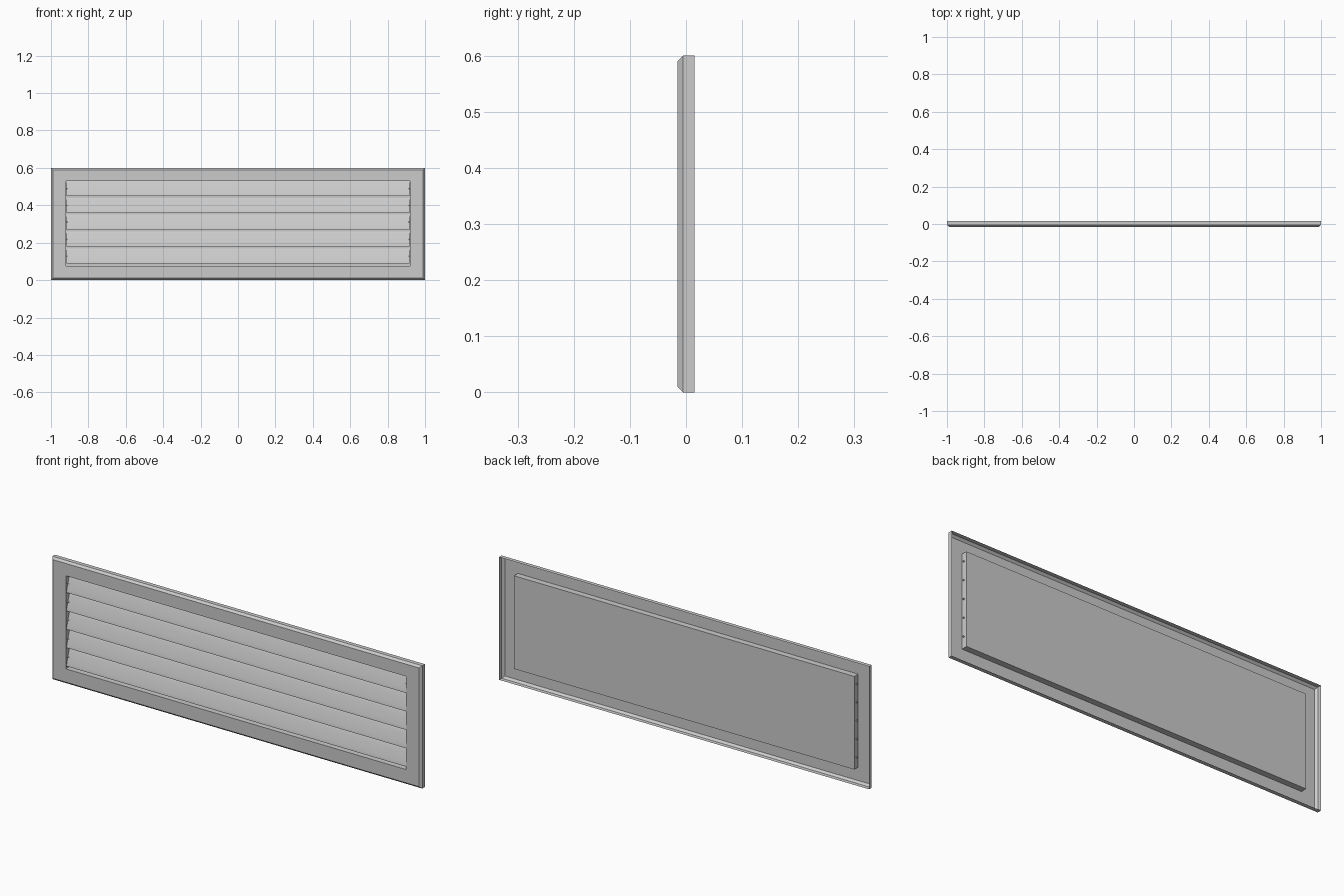
import bpy, bmesh, math
from mathutils import Matrix

if "Cube" in bpy.data.objects:
    bpy.data.objects.remove(bpy.data.objects["Cube"])

Z_MID = 0.3


def finish(name, bm, smooth=False):
    me = bpy.data.meshes.new(name)
    bmesh.ops.recalc_face_normals(bm, faces=bm.faces)
    bm.to_mesh(me)
    bm.free()
    ob = bpy.data.objects.new(name, me)
    bpy.context.collection.objects.link(ob)
    if smooth:
        bpy.context.view_layer.objects.active = ob
        ob.select_set(True)
        bpy.ops.object.shade_smooth_by_angle(angle=math.radians(35))
        ob.select_set(False)
    return ob


# Sheet frame: rectangular rings from the rear rim, over the chamfer,
# into the opening and back to the rear plate (half width, z low, z high, y)
rings = [
    (1.0, 0.0, 0.6, 0.015),
    (1.0, 0.0, 0.6, -0.005),
    (0.99, 0.01, 0.59, -0.015),
    (0.92, 0.075, 0.53, -0.015),
    (0.92, 0.075, 0.53, 0.0145),
]
bm = bmesh.new()
loops = []
for w, lo, hi, y in rings:
    loops.append([bm.verts.new((x, y, z))
                  for x, z in ((-w, lo), (w, lo), (w, hi), (-w, hi))])
for a, b in zip(loops, loops[1:]):
    for i in range(4):
        j = (i + 1) % 4
        bm.faces.new((a[i], a[j], b[j], b[i]))
bm.faces.new(loops[-1])
finish("vent_frame", bm)


# Slats: tilted lens-shaped blades with a small pivot pin at each end
def slat(index, zc):
    yc, half_y, half_z, thick = -0.002, 0.0125, 0.0405, 0.002
    length = math.hypot(half_y, half_z)
    dy, dz = -half_y / length, -half_z / length
    section = []
    n = 16
    for k in range(n):
        t = 2 * math.pi * k / n
        u, v = length * math.cos(t), thick * math.sin(t)
        section.append((yc + u * dy - v * dz, zc + u * dz + v * dy))
    bm = bmesh.new()
    ends = [[bm.verts.new((x, y, z)) for y, z in section] for x in (-0.917, 0.917)]
    for i in range(n):
        j = (i + 1) % n
        bm.faces.new((ends[0][i], ends[0][j], ends[1][j], ends[1][i]))
    bm.faces.new(ends[0])
    bm.faces.new(ends[1])
    for side in (-1, 1):
        mat = Matrix.Translation((side * 0.918, yc, zc)) @ Matrix.Rotation(math.pi / 2, 4, 'Y')
        bmesh.ops.create_cone(bm, cap_ends=True, segments=10, radius1=0.004,
                              radius2=0.004, depth=0.014, matrix=mat)
    finish(f"slat_{index}", bm, smooth=True)


for i in range(5):
    slat(i + 1, 0.129 + 0.09 * i)
